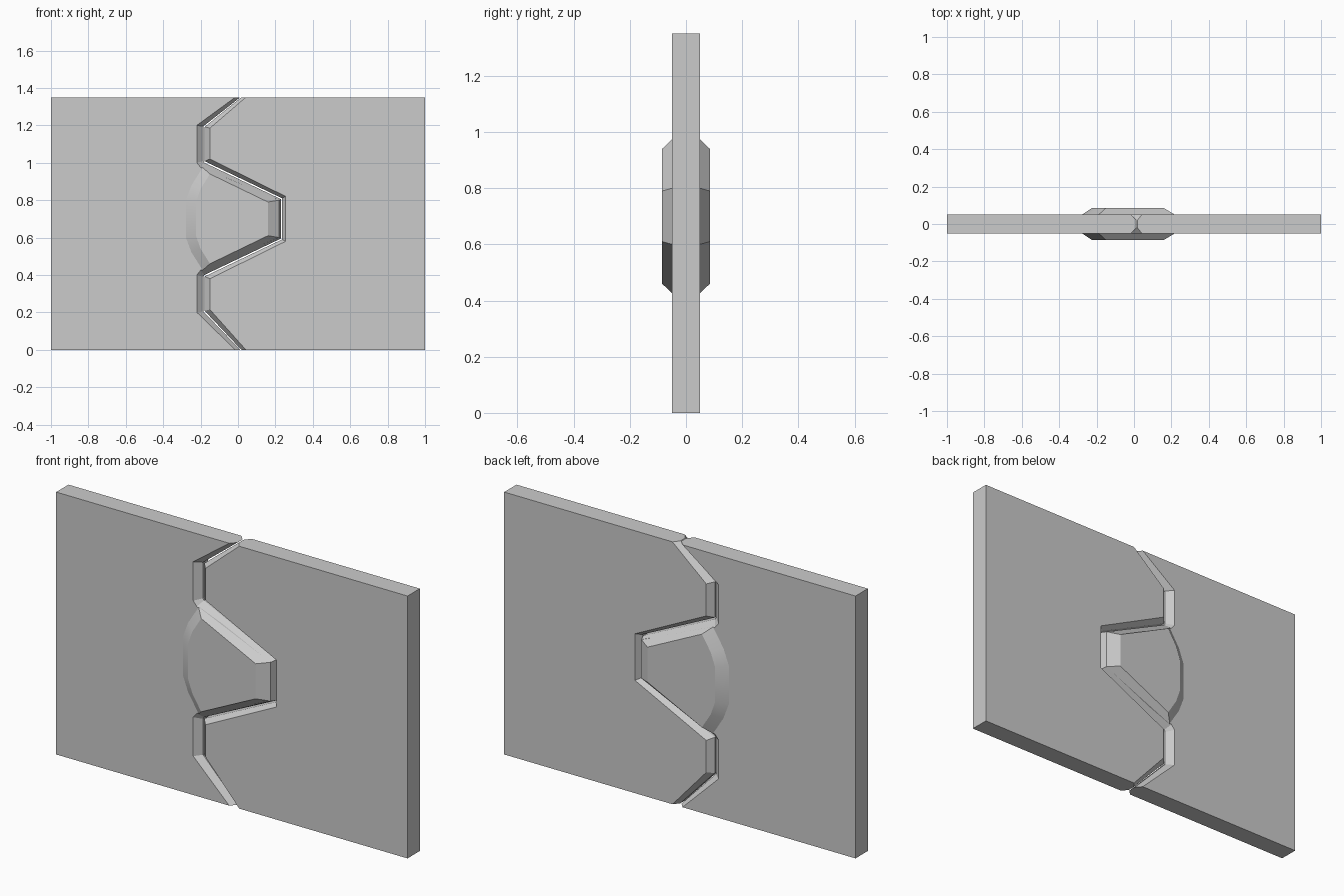
import bpy
import bmesh
import math

cube = bpy.data.objects.get("Cube")
if cube:
    bpy.data.objects.remove(cube, do_unlink=True)

HEIGHT = 1.35
TAB_CENTRE = 0.7

grey = bpy.data.materials.new("door_grey")
grey.use_nodes = True
colour = (0.6, 0.6, 0.6, 1)
grey.diffuse_color = colour
grey.node_tree.nodes["Principled BSDF"].inputs["Base Color"].default_value = colour


def mirrored(upper):
    """Repeat an upper path below the tab centre, in reverse order."""
    lower = [(x, 2 * TAB_CENTRE - z) for x, z in reversed(upper)]
    return list(upper) + lower


def seam(upper):
    """Full-height seam path that ends on the floor."""
    path = mirrored(upper)
    path[-1] = (path[-1][0], 0)
    return path


def loft(name, layers):
    """Solid through matching outlines, each given as (y, points)."""
    bm = bmesh.new()
    rings = [[bm.verts.new((x, y, z)) for x, z in pts] for y, pts in layers]
    bm.faces.new(rings[0])
    bm.faces.new(rings[-1])
    for a, b in zip(rings, rings[1:]):
        for i in range(len(a)):
            j = (i + 1) % len(a)
            bm.faces.new((a[i], a[j], b[j], b[i]))
    bmesh.ops.recalc_face_normals(bm, faces=bm.faces)
    mesh = bpy.data.meshes.new(name)
    bm.to_mesh(mesh)
    bm.free()
    mesh.materials.append(grey)
    obj = bpy.data.objects.new(name, mesh)
    bpy.context.collection.objects.link(obj)
    return obj


def panel(name, side, face_path, mid_path):
    """Door half with a seam edge chamfered on front and back."""
    corners = [(side, 0), (side, HEIGHT)]
    face, mid = face_path + corners, mid_path + corners
    return loft(name, [(-0.05, face), (-0.02, mid), (0.02, mid), (0.05, face)])


# Door half carrying the tab
panel("right_door_panel", -1,
      seam([(-0.015, HEIGHT), (-0.22, 1.2), (-0.22, 1.0), (-0.2, 0.975), (0.22, 0.8)]),
      seam([(0.012, HEIGHT), (-0.185, 1.195), (-0.185, 1.01), (-0.18, 1.0), (0.23, 0.805)]))

# Door half with the matching recess
panel("left_door_panel", 1,
      seam([(0.042, HEIGHT), (-0.15, 1.185), (-0.15, 1.02), (0.255, 0.82)]),
      seam([(0.018, HEIGHT), (-0.178, 1.192), (-0.178, 1.008), (0.236, 0.81)]))

# Raised lock plate on both faces of the tab
base = mirrored([(-0.28, 0.8), (-0.25, 0.88), (-0.19, 0.975), (0.22, 0.8)])
top = mirrored([(-0.225, 0.79), (-0.2, 0.86), (-0.15, 0.94), (0.16, 0.79)])
plate = loft("lock_plate", [(-0.085, top), (-0.049, base), (0.049, base), (0.085, top)])
bpy.ops.object.select_all(action="DESELECT")
plate.select_set(True)
bpy.context.view_layer.objects.active = plate
bpy.ops.object.shade_smooth_by_angle(angle=math.radians(30))
